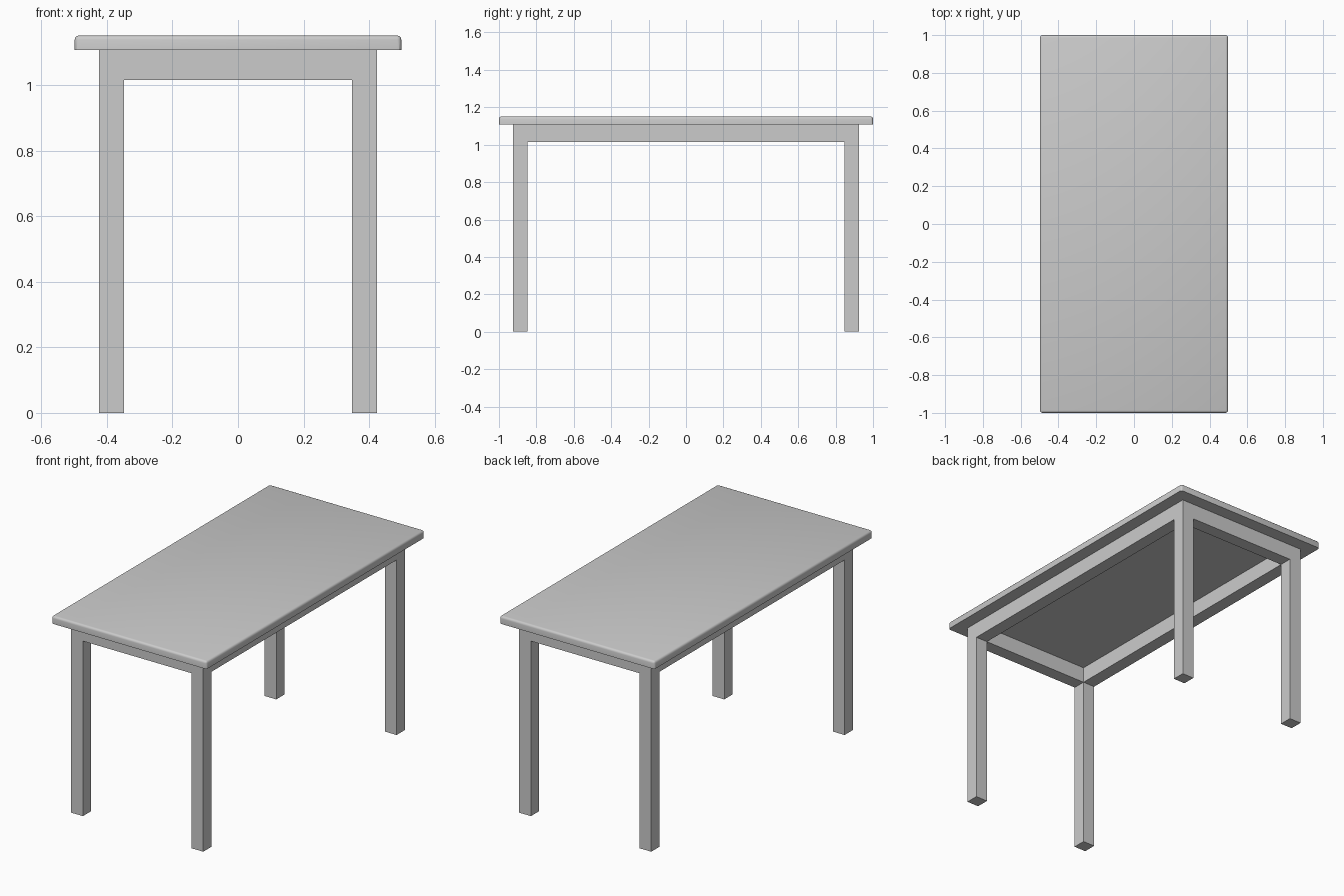
import bpy, bmesh

if "Cube" in bpy.data.objects:
    bpy.data.objects.remove(bpy.data.objects["Cube"])

LEG = 0.076            # leg and apron thickness
OX, OY = 0.424, 0.924  # outer frame half sizes
Z_APRON, Z_TOP, Z_MAX = 1.015, 1.107, 1.151


def add_object(name, bm):
    mesh = bpy.data.meshes.new(name)
    bm.to_mesh(mesh)
    bm.free()
    obj = bpy.data.objects.new(name, mesh)
    bpy.context.collection.objects.link(obj)
    return obj


def box_bm(x0, x1, y0, y1, z0, z1):
    bm = bmesh.new()
    bmesh.ops.create_cube(bm, size=1)
    for v in bm.verts:
        v.co.x = x1 if v.co.x > 0 else x0
        v.co.y = y1 if v.co.y > 0 else y0
        v.co.z = z1 if v.co.z > 0 else z0
    return bm


# Underframe: one welded grid, the ring as apron with its corners pulled down as legs
bm = bmesh.new()
xs = [-OX, -OX + LEG, OX - LEG, OX]
ys = [-OY, -OY + LEG, OY - LEG, OY]
grid = [[bm.verts.new((x, y, Z_TOP)) for y in ys] for x in xs]
for i in range(3):
    for j in range(3):
        if (i, j) != (1, 1):
            bm.faces.new((grid[i][j], grid[i + 1][j], grid[i + 1][j + 1], grid[i][j + 1]))


def extrude_down(faces, z):
    ext = bmesh.ops.extrude_face_region(bm, geom=faces, use_keep_orig=True)["geom"]
    for v in ext:
        if isinstance(v, bmesh.types.BMVert):
            v.co.z = z
    return [f for f in ext if isinstance(f, bmesh.types.BMFace)]


lower = extrude_down(bm.faces[:], Z_APRON)
corners = []
for f in lower:
    c = f.calc_center_median()
    if abs(c.x) > OX - LEG and abs(c.y) > OY - LEG:
        corners.append(f)
new = extrude_down(corners, 0.0)
bmesh.ops.delete(bm, geom=corners, context='FACES_ONLY')
bmesh.ops.recalc_face_normals(bm, faces=bm.faces[:])
add_object("legs_and_apron", bm)

# Tabletop: slab with rounded top rim and corners, square lower edge
bm = box_bm(-0.498, 0.498, -1.0, 1.0, Z_TOP, Z_MAX)
rim = [e for e in bm.edges if any(v.co.z > Z_TOP + 0.01 for v in e.verts)]
bmesh.ops.bevel(bm, geom=rim, offset=0.013, offset_type='OFFSET',
                segments=3, profile=0.5, affect='EDGES')
top = add_object("tabletop", bm)
bpy.context.view_layer.objects.active = top
top.select_set(True)
bpy.ops.object.shade_smooth_by_angle()
